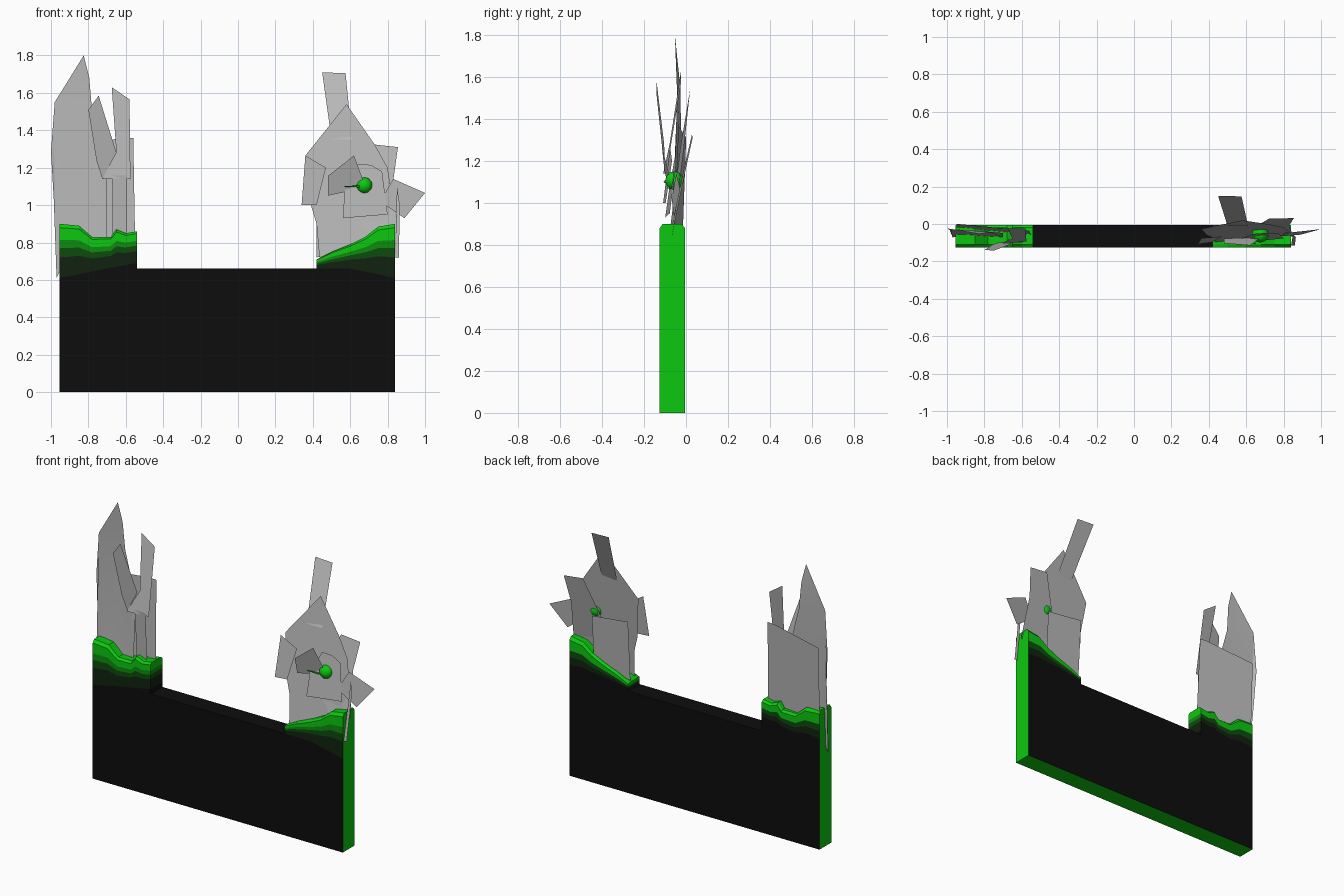
import bpy
import bmesh
from mathutils import Matrix

cube = bpy.data.objects.get("Cube")
if cube:
    bpy.data.objects.remove(cube, do_unlink=True)


def make_material(name, red, green, blue):
    material = bpy.data.materials.new(name)
    material.use_nodes = True
    colour = (red, green, blue, 1)
    material.diffuse_color = colour
    material.node_tree.nodes["Principled BSDF"].inputs["Base Color"].default_value = colour
    return material


black = make_material("black", .004, .004, .004)
deep_green = make_material("deep green", .005, .016, .005)
dark_green = make_material("dark green", .004, .07, .004)
mid_green = make_material("mid green", .004, .26, .004)
bright_green = make_material("bright green", .004, .58, .005)
grey = make_material("leaf grey", .48, .48, .48)
palette = [black, deep_green, dark_green, mid_green, bright_green]
BLACK, DEEP, DARK, MID, BRIGHT = range(len(palette))

FRONT, BACK = -.125, -.005


def finish(name, bm, materials):
    mesh = bpy.data.meshes.new(name)
    bm.to_mesh(mesh)
    bm.free()
    for material in materials:
        mesh.materials.append(material)
    obj = bpy.data.objects.new(name, mesh)
    bpy.context.collection.objects.link(obj)
    return obj


# Mossy pillar tops: stations of (x, lower edge, upper edge)
left_stations = [(-.955, .61, .90), (-.85, .63, .89), (-.78, .645, .83),
                 (-.68, .665, .83), (-.65, .67, .87), (-.6, .68, .85), (-.54, .69, .86)]
right_stations = [(.42, .66, .71), (.5, .66, .75), (.6, .66, .79),
                  (.68, .645, .83), (.75, .63, .885), (.84, .61, .90)]
levels = [0, .38, .55, .7, .93, 1]
front_bands = [DEEP, DARK, MID, BRIGHT, BRIGHT]
back_bands = [BLACK, DEEP, DARK, BRIGHT, BRIGHT]


def mossy_top(name, stations, outer):
    bm = bmesh.new()
    bands = front_bands + [BRIGHT] + back_bands[::-1]
    rings = []
    for x, low, high in stations:
        heights = [low + (high - low) * level for level in levels]
        front = [(x, FRONT + (.015 if z == heights[-1] else 0), z) for z in heights]
        back = [(x, BACK - (.015 if z == heights[-1] else 0), z) for z in heights]
        rings.append([bm.verts.new(p) for p in front + back[::-1]])
    for a, b in zip(rings, rings[1:]):
        for i, band in enumerate(bands):
            bm.faces.new((a[i], b[i], b[i + 1], a[i + 1])).material_index = band
    # End walls: plain on the outside, banded toward the gap
    for ring in (rings[0], rings[-1]):
        for i, band in enumerate(front_bands):
            face = bm.faces.new((ring[i], ring[i + 1], ring[-2 - i], ring[-1 - i]))
            face.material_index = BRIGHT if ring is rings[outer] else band
    bmesh.ops.recalc_face_normals(bm, faces=bm.faces)
    finish(name, bm, palette)


mossy_top("left_end_moss", left_stations, 0)
mossy_top("right_end_moss", right_stations, -1)

# Wall body: outline pushed through the thickness, green on ends and underside
bm = bmesh.new()
outline = [(-.955, 0), (.84, 0)]
outline += [(x, low) for x, low, high in right_stations[::-1]]
outline += [(-.54, .66)] + [(x, low) for x, low, high in left_stations[::-1]]
face = bm.faces.new([bm.verts.new((x, FRONT, z)) for x, z in outline])
pushed = bmesh.ops.extrude_face_region(bm, geom=[face])["geom"]
bmesh.ops.translate(bm, vec=(0, BACK - FRONT, 0),
                    verts=[v for v in pushed if isinstance(v, bmesh.types.BMVert)])
bmesh.ops.recalc_face_normals(bm, faces=bm.faces)
for face in bm.faces:
    centre = face.calc_center_median()
    if face.normal.z < -.9 or centre.x < -.95 or centre.x > .835:
        face.material_index = BRIGHT
finish("wall_body", bm, palette)


def leaf(name, points, y, lean=0, twist=0, bow=0):
    """Thin leaf from a front outline; leans with height, twists with width."""
    bm = bmesh.new()
    low = min(z for x, z in points)
    tall = max(z for x, z in points) - low
    middle = sum(x for x, z in points) / len(points)
    verts = []
    for x, z in points:
        t = (z - low) / tall
        depth = y + lean * t + twist * (x - middle) + bow * t * (1 - t) * 4
        verts.append(bm.verts.new((x, depth, z)))
    face = bm.faces.new(verts)
    bmesh.ops.triangulate(bm, faces=[face])
    for face in bm.faces:
        face.smooth = True
    finish(name, bm, [grey])


# Left end foliage
leaf("tall_blade", [(-.825, 1.8), (-.98, 1.55), (-1, 1.285), (-.985, 1.03), (-.97, .61),
                    (-.9, .75), (-.7, .83), (-.7, 1.2), (-.78, 1.5), (-.795, 1.68)],
     y=-.08, lean=.03, twist=-.08, bow=.03)
leaf("left_back_sheet", [(-.95, 1.31), (-.95, .83), (-.55, .8), (-.56, 1.36), (-.61, 1.36)],
     y=-.04, lean=.02, twist=-.1)
leaf("left_upright_blade", [(-.675, 1.63), (-.65, 1.28), (-.725, 1.14),
                            (-.575, 1.14), (-.58, 1.565)], y=-.1, lean=.08, twist=.1)
leaf("left_forward_blade", [(-.745, 1.585), (-.8, 1.51), (-.757, 1.24),
                            (-.725, 1.14), (-.65, 1.28)], y=-.1, lean=-.04, twist=.1)
leaf("left_stem_strip", [(-.67, 1.16), (-.67, .82), (-.595, .82), (-.595, 1.16)],
     y=-.08, lean=-.02)

# Right end foliage
leaf("broad_leaf", [(.58, 1.54), (.36, 1.265), (.39, 1), (.42, .9), (.435, .72),
                    (.6, .75), (.75, .85), (.83, 1), (.8, 1.2), (.73, 1.325)],
     y=-.09, lean=.11, twist=.04)
leaf("left_corner_leaf", [(.36, 1.265), (.34, 1), (.42, 1), (.47, 1.2)],
     y=-.1, lean=.03, twist=.15)
leaf("right_corner_leaf", [(.855, 1.31), (.72, 1.325), (.6, 1), (.7, .85), (.85, .85), (.83, 1.13)],
     y=-.07, lean=.1, twist=.05)
leaf("side_leaf", [(1, 1.065), (.89, .93), (.76, 1.02), (.83, 1.14)],
     y=-.06, lean=.02, twist=.15)
leaf("back_leaning_strip", [(.45, 1.71), (.5, 1.35), (.61, 1.35), (.575, 1.705)],
     y=-.01, lean=.16)
leaf("front_small_leaf", [(.62, 1.265), (.48, 1.155), (.48, 1.05), (.57, 1.07), (.67, 1.13)],
     y=-.07, lean=-.05, twist=.1)
leaf("front_curled_leaf", [(.64, 1.22), (.71, 1.215), (.77, 1.18), (.8, .95), (.56, .93), (.57, 1.07)],
     y=-.09, lean=.04, twist=.08)
leaf("edge_strip", [(.85, 1.1), (.84, .72), (.86, .72), (.865, 1)], y=-.115, lean=.06)
leaf("right_back_sheet", [(.42, 1.11), (.42, .72), (.55, .75), (.68, .8), (.68, 1.08)],
     y=-.03, lean=.025)

# Round berry and its short stalk
bm = bmesh.new()
bmesh.ops.create_icosphere(bm, subdivisions=2, radius=.045,
                           matrix=Matrix.Translation((.675, -.055, 1.105)))
bmesh.ops.create_cone(bm, segments=6, radius1=.006, radius2=.002, depth=.08,
                      matrix=Matrix.Translation((.61, -.1, 1.1)) @ Matrix.Rotation(-1.57, 4, "Y"))
for face in bm.faces:
    face.smooth = True
    face.material_index = 0
finish("berry", bm, [bright_green])
